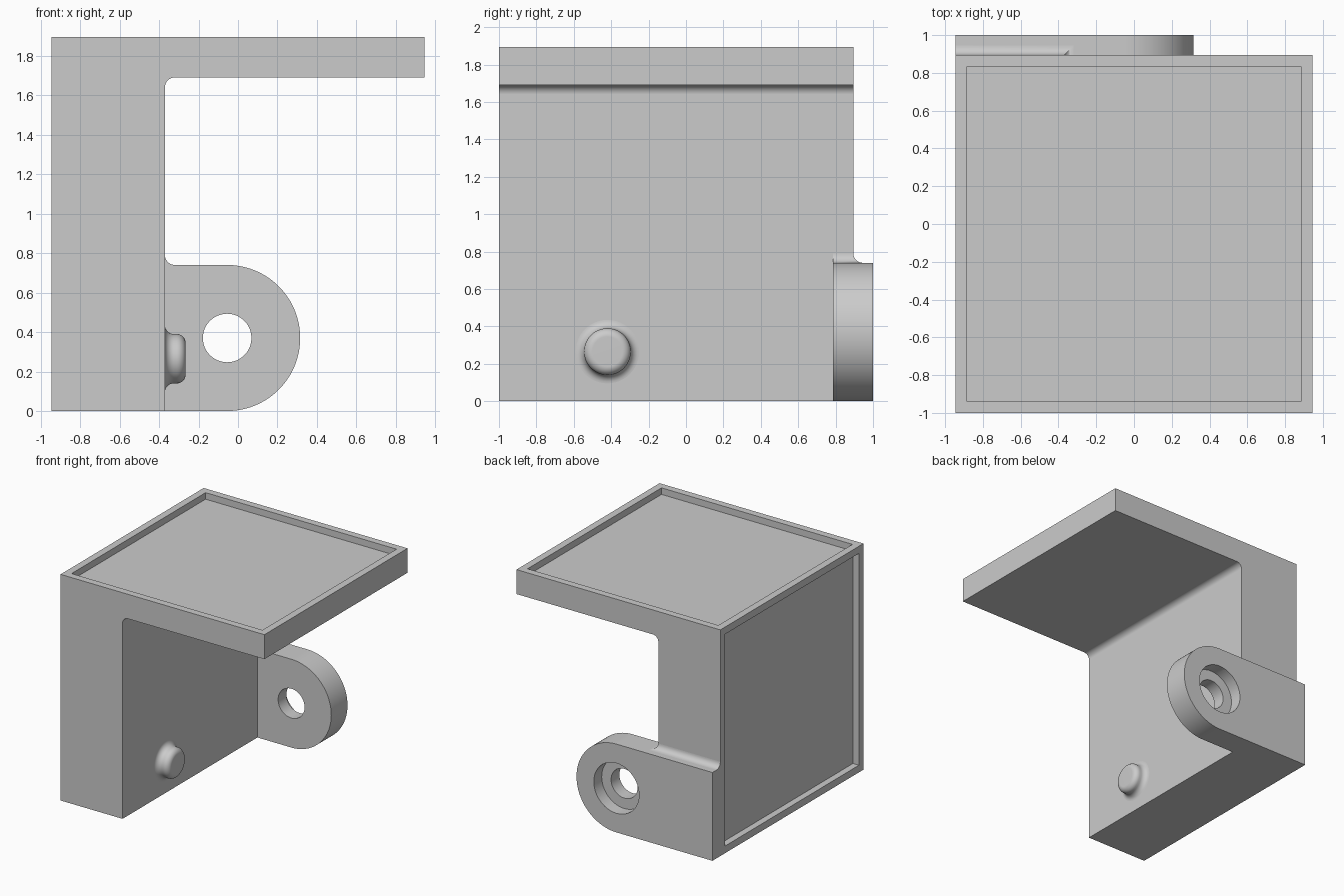
import bpy
import bmesh
from math import pi, cos, sin
from mathutils import Vector

if "Cube" in bpy.data.objects:
    bpy.data.objects.remove(bpy.data.objects["Cube"], do_unlink=True)

grey = bpy.data.materials.new("plain grey")
grey.use_nodes = True
grey.diffuse_color = (0.6, 0.6, 0.6, 1)
grey.node_tree.nodes["Principled BSDF"].inputs["Base Color"].default_value = (0.6, 0.6, 0.6, 1)

# Main dimensions
SIDE, FRONT, BACK, TOP = 0.945, -1.0, 0.895, 1.895
WALL, SLAB = -0.37, 1.69            # inner face of the wall, underside of the slab
LUG_FRONT, LUG_BACK, LUG_R = 0.785, 1.0, 0.37
EYE = (-0.055, LUG_R)
FILLET, RIM, RECESS = 0.05, 0.06, 0.055


def arc(cx, cy, r, start, end, steps):
    """Points of an arc, angles in half turns."""
    angles = [pi * (start + (end - start) * i / steps) for i in range(steps + 1)]
    return [(cx + r * cos(a), cy + r * sin(a)) for a in angles]


def make_object(name, bm):
    bmesh.ops.recalc_face_normals(bm, faces=bm.faces)
    mesh = bpy.data.meshes.new(name)
    bm.to_mesh(mesh)
    bm.free()
    mesh.materials.append(grey)
    obj = bpy.data.objects.new(name, mesh)
    bpy.context.collection.objects.link(obj)
    return obj


def plate(name, loops, y0, y1):
    """Extrude an x-z outline, with any holes, from y0 to y1."""
    bm = bmesh.new()
    edges = []
    for loop in loops:
        verts = [bm.verts.new((x, y0, z)) for x, z in loop]
        edges += [bm.edges.new((verts[i - 1], verts[i])) for i in range(len(verts))]
    bmesh.ops.triangle_fill(bm, use_beauty=True, edges=edges)
    result = bmesh.ops.extrude_face_region(bm, geom=bm.faces[:])
    moved = [g for g in result["geom"] if isinstance(g, bmesh.types.BMVert)]
    bmesh.ops.translate(bm, verts=moved, vec=(0, y1 - y0, 0))
    flat = [e for e in bm.edges if len(e.link_faces) == 2 and e.calc_face_angle() < 0.001]
    if len(loops) == 1:
        bmesh.ops.dissolve_edges(bm, edges=flat, use_verts=False)
    return make_object(name, bm)


def rect(x0, x1, z0, z1):
    return [(x0, z0), (x1, z0), (x1, z1), (x0, z1)]


def cut(obj, cutters):
    """Subtract the cutters, then discard them."""
    for cutter in cutters:
        cutter.hide_render = True
        mod = obj.modifiers.new("cut", "BOOLEAN")
        mod.operation, mod.solver, mod.object = "DIFFERENCE", "EXACT", cutter
    graph = bpy.context.evaluated_depsgraph_get()
    mesh = bpy.data.meshes.new_from_object(obj.evaluated_get(graph))
    obj.modifiers.clear()
    obj.data = mesh
    for cutter in cutters:
        bpy.data.objects.remove(cutter, do_unlink=True)


# Bracket: upright wall and top slab with a rounded inner corner
outline = [(-SIDE, 0), (WALL, 0)]
outline += arc(WALL + FILLET, SLAB - FILLET, FILLET, 1, 0.5, 10)
outline += [(SIDE, SLAB), (SIDE, TOP), (-SIDE, TOP)]
bracket = plate("bracket", [outline], FRONT, BACK)

# Shallow recesses in the top and in the outer side of the wall
bm = bmesh.new()
bm.from_mesh(bracket.data)
for axis in (Vector((0, 0, 1)), Vector((-1, 0, 0))):
    face = max((f for f in bm.faces if f.normal.dot(axis) > 0.99), key=lambda f: f.calc_area())
    bmesh.ops.inset_region(bm, faces=[face], thickness=RIM, use_even_offset=True)
    floor = bmesh.ops.extrude_discrete_faces(bm, faces=[face])["faces"][0]
    bmesh.ops.translate(bm, verts=floor.verts[:], vec=axis * -RECESS)
bm.to_mesh(bracket.data)
bm.free()

# Lug: rounded ear with a bolt hole, lapped over the back of the wall
ear = [(-SIDE, 0)] + arc(*EYE, LUG_R, -0.5, 0.5, 48) + [(-SIDE, 2 * LUG_R)]
bolt_hole = arc(*EYE, 0.123, 0, 2, 48)[:-1]
lug = plate("hinge_lug", [ear, bolt_hole], LUG_FRONT, LUG_BACK)
cut(lug, [
    plate("counterbore_cutter", [arc(*EYE, 0.21, 0, 2, 48)[:-1]], LUG_BACK - 0.105, LUG_BACK + 0.1),
    plate("lap_cutter", [rect(-1.1, -0.5, -0.1, 0.9)], LUG_FRONT - 0.1, BACK),
])

# Mitred fillet where the lug top meets the wall
section = arc(FILLET, 2 * LUG_R + FILLET, FILLET, 1, 1.5, 8) + [(0, 2 * LUG_R)]
bm = bmesh.new()
rings = []
for place in (lambda d: (-SIDE, BACK + d), lambda d: (WALL + d, BACK + d),
              lambda d: (WALL + d, LUG_FRONT)):
    rings.append([bm.verts.new((*place(d), z)) for d, z in section])
for a, b in zip(rings, rings[1:]):
    for i in range(len(section)):
        bm.faces.new((a[i - 1], a[i], b[i], b[i - 1]))
bm.faces.new(rings[0])
bm.faces.new(rings[-1])
make_object("lug_fillet", bm)

# Stop pin: turned button with a flared foot and rounded tip
PIN_R, PIN_TIP, R = 0.125, -0.265, 0.045
profile = [(PIN_R + R - d, x) for d, x in
           ((r, x) for r, x in arc(0, WALL + R, R, -0.5, 0, 8))]
profile += arc(PIN_R - R, PIN_TIP - R, R, 0, 0.5, 8) + [(0, PIN_TIP)]
bm = bmesh.new()
verts = [bm.verts.new((x, -0.42 + r, 0.265)) for r, x in profile]
edges = [bm.edges.new(pair) for pair in zip(verts, verts[1:])]
bmesh.ops.spin(bm, geom=verts + edges, cent=(0, -0.42, 0.265), axis=(1, 0, 0),
               angle=2 * pi, steps=48, use_merge=True)
bmesh.ops.remove_doubles(bm, verts=bm.verts, dist=0.0001)
pin = make_object("stop_pin", bm)

# Smooth the rounds while keeping the flats flat
parts = [bracket, lug, bpy.data.objects["lug_fillet"], pin]
bpy.ops.object.select_all(action="DESELECT")
for part in parts:
    part.select_set(True)
bpy.context.view_layer.objects.active = bracket
bpy.ops.object.shade_smooth_by_angle(angle=pi / 6)
for part in parts:
    mod = part.modifiers.new("flat_faces", "WEIGHTED_NORMAL")
    mod.keep_sharp = True
